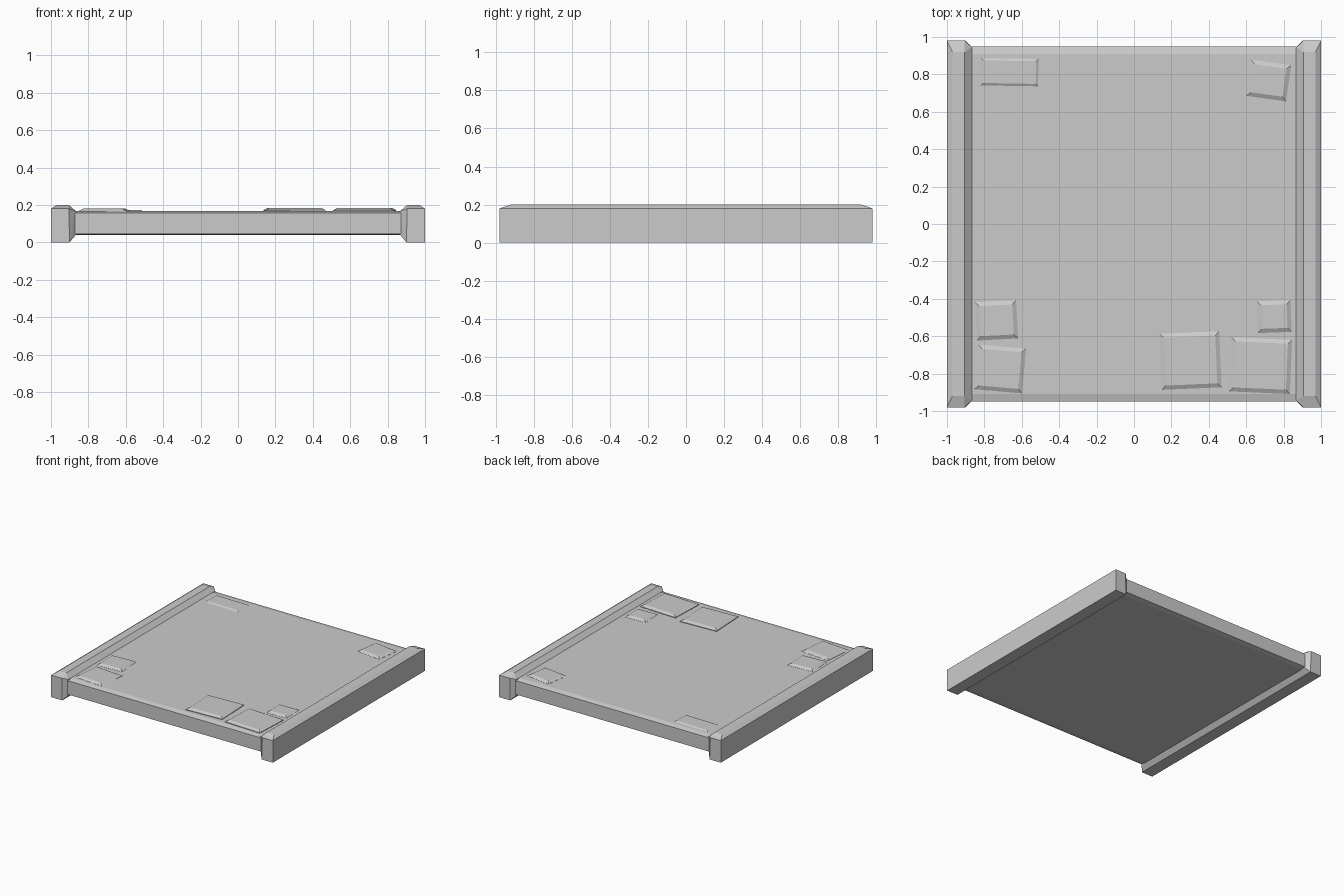
import bpy, bmesh
from math import radians
from mathutils import Matrix

if "Cube" in bpy.data.objects:
    bpy.data.objects.remove(bpy.data.objects["Cube"])


def hull_object(name, points):
    """Make a flat-shaded convex solid from its corner points."""
    bm = bmesh.new()
    for p in points:
        bm.verts.new(p)
    bmesh.ops.convex_hull(bm, input=bm.verts)
    bmesh.ops.dissolve_limit(bm, angle_limit=radians(1), verts=bm.verts, edges=bm.edges)
    bmesh.ops.recalc_face_normals(bm, faces=bm.faces)
    mesh = bpy.data.meshes.new(name)
    bm.to_mesh(mesh)
    bm.free()
    obj = bpy.data.objects.new(name, mesh)
    bpy.context.collection.objects.link(obj)
    return obj


# Floor slab with shallow bevels along front and back
slab_profile = [(0.95, 0.045), (0.95, 0.157), (0.91, 0.167), (0.91, 0.038)]
hull_object("floor_slab", [(x, s * y, z) for x in (-0.93, 0.93)
                           for s in (-1, 1) for y, z in slab_profile])

# Side rails: chamfered inner corners, sloped top ends
rail_corners = [(1, 0.98, 0), (1, 0.98, 0.18), (0.97, 0.92, 0.2), (0.905, 0.92, 0.2),
                (0.905, 0.98, 0.18), (0.9, 0.98, 0), (0.867, 0.945, 0.167), (0.867, 0.945, 0.04)]
for side, name in ((-1, "left_rail"), (1, "right_rail")):
    hull_object(name, [(side * x, s * y, z) for x, y, z in rail_corners for s in (-1, 1)])

# Raised paving stones: x, y, width, depth, turn in degrees, top height
stones = [
    (-0.665, 0.812, 0.325, 0.165, -1, 0.174),
    (0.72, 0.767, 0.215, 0.195, -8, 0.18),
    (-0.735, -0.515, 0.22, 0.205, 3, 0.18),
    (-0.715, -0.775, 0.255, 0.24, -5, 0.18),
    (0.302, -0.73, 0.32, 0.3, 2.5, 0.184),
    (0.677, -0.757, 0.325, 0.29, -2.5, 0.184),
    (0.75, -0.495, 0.18, 0.17, 2, 0.18),
]
for i, (x, y, w, d, turn, top) in enumerate(stones, 1):
    corners = []
    for inset, z in ((0, 0.14), (0, top - 0.012), (0.022, top)):
        corners += [(sx * (w / 2 - inset), sy * (d / 2 - inset), z)
                    for sx in (-1, 1) for sy in (-1, 1)]
    stone = hull_object(f"paving_stone_{i}", corners)
    stone.data.transform(Matrix.Translation((x, y, 0)) @ Matrix.Rotation(radians(turn), 4, 'Z'))
